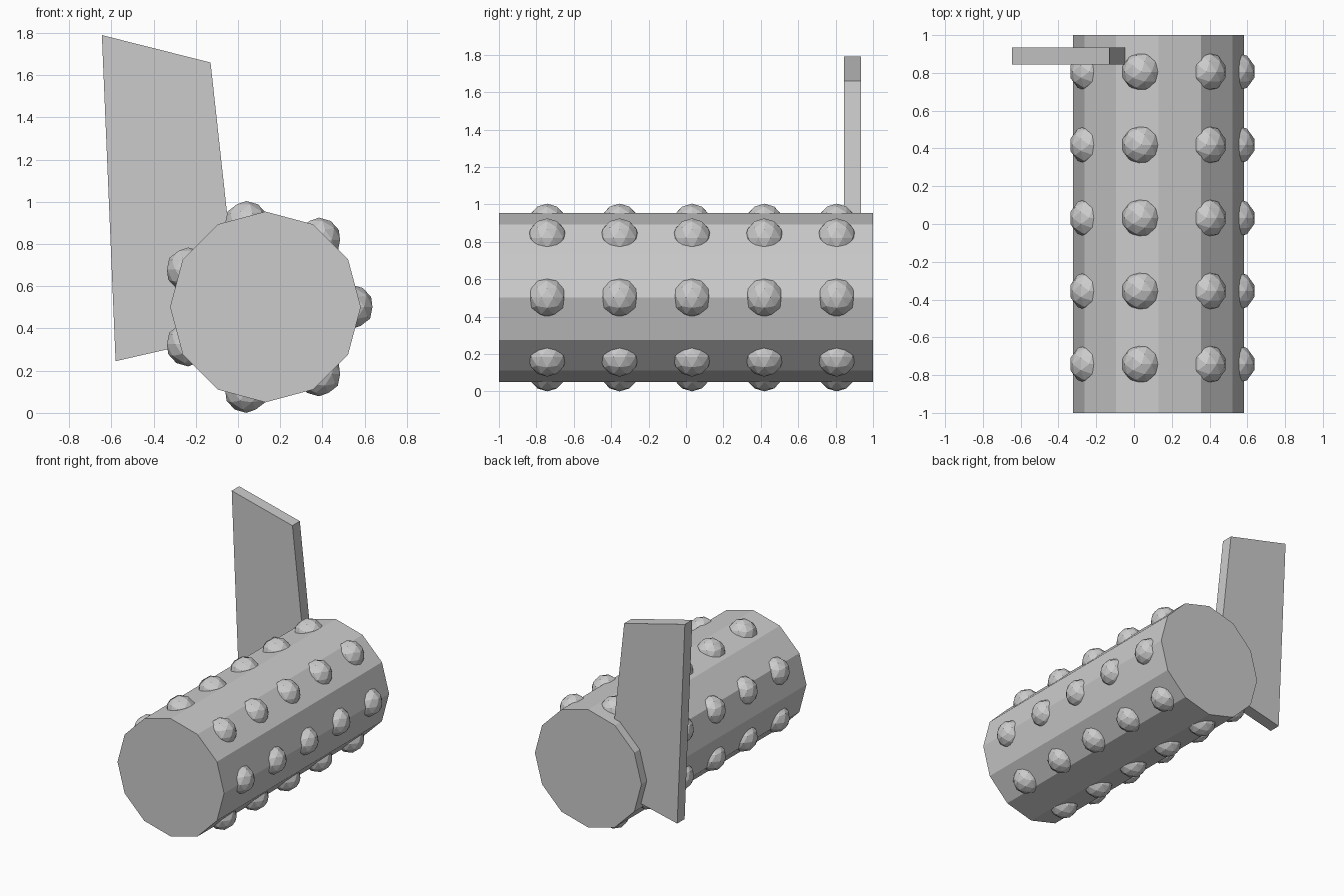
import bpy, bmesh, math
from mathutils import Matrix, Vector

cube = bpy.data.objects.get("Cube")
if cube:
    bpy.data.objects.remove(cube, do_unlink=True)

AXIS_X, AXIS_Z = 0.13, 0.502

grey = bpy.data.materials.new("light_grey")
grey.use_nodes = True
colour = (0.6, 0.6, 0.6, 1)
grey.diffuse_color = colour
grey.node_tree.nodes["Principled BSDF"].inputs["Base Color"].default_value = colour


def finish(name, bm):
    bmesh.ops.recalc_face_normals(bm, faces=bm.faces)
    mesh = bpy.data.meshes.new(name)
    bm.to_mesh(mesh)
    bm.free()
    mesh.materials.append(grey)
    obj = bpy.data.objects.new(name, mesh)
    bpy.context.collection.objects.link(obj)
    return obj


def prism(name, outline, y0, y1):
    """Extrude an x-z outline from y0 to y1."""
    bm = bmesh.new()
    face = bm.faces.new([bm.verts.new((x, y0, z)) for x, z in outline])
    ext = bmesh.ops.extrude_face_region(bm, geom=[face])
    verts = [v for v in ext["geom"] if isinstance(v, bmesh.types.BMVert)]
    bmesh.ops.translate(bm, verts=verts, vec=(0, y1 - y0, 0))
    return finish(name, bm)


def around(radius, count):
    for i in range(count):
        a = math.tau * i / count
        yield AXIS_X + radius * math.cos(a), AXIS_Z + radius * math.sin(a)


# Twelve-sided drum lying along y
prism("drum", list(around(0.452, 12)), -1, 1)

# Slanted flat blade, its lower right corner buried in the drum
prism("blade", [(-0.645, 1.79), (-0.13, 1.66), (0.01, 0.38), (-0.58, 0.245)], 0.845, 0.935)

# Seven rows of five studs
for row, (x, z) in enumerate(around(0.407, 7)):
    bm = bmesh.new()
    for i in range(5):
        place = Matrix.Translation(Vector((x, -0.742 + i * 0.387, z)))
        bmesh.ops.create_icosphere(bm, subdivisions=2, radius=0.105, matrix=place)
    finish(f"stud_row_{row + 1}", bm)
